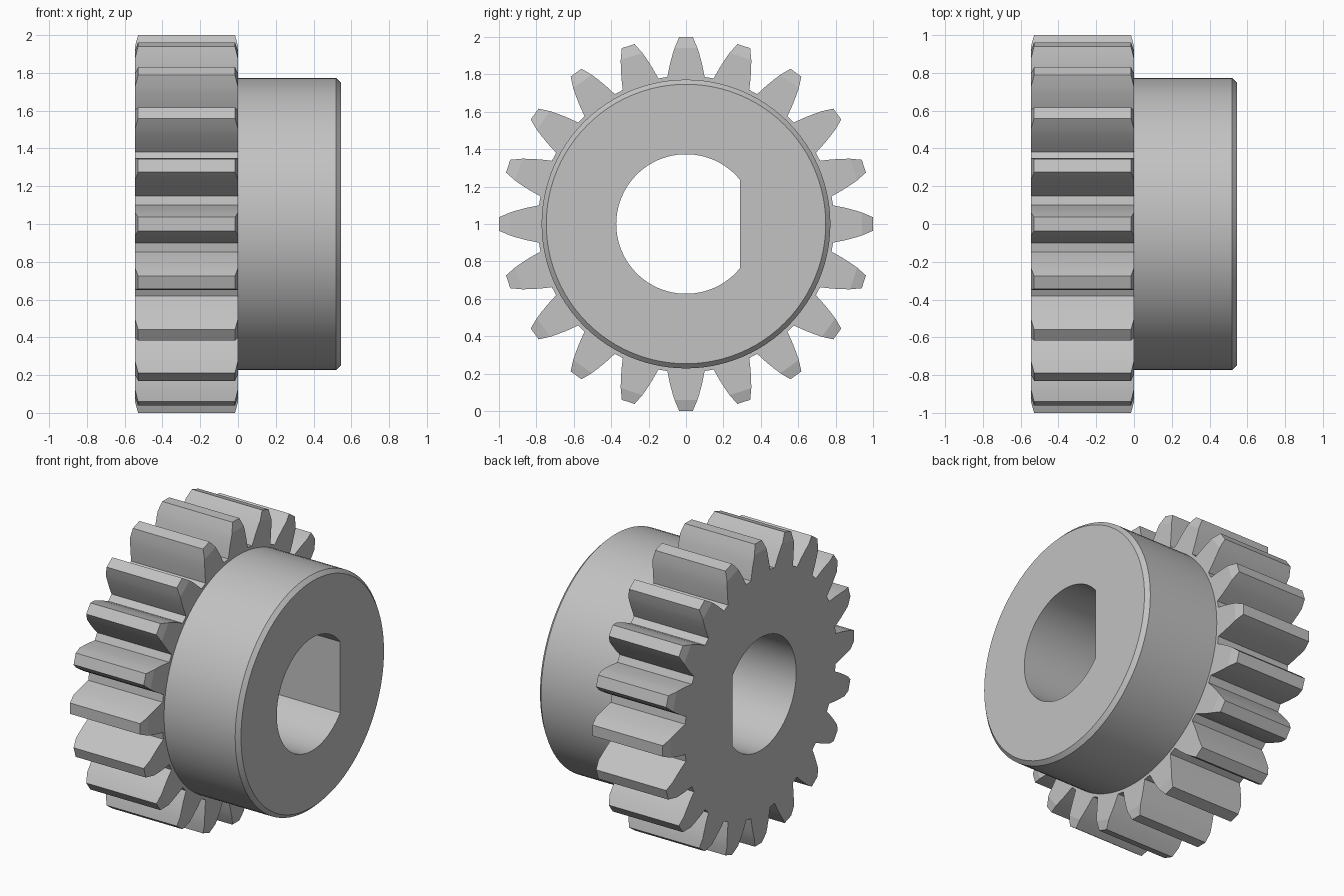
import bpy
import bmesh
from math import acos, cos, pi, radians, sin, tau
from mathutils import Matrix, Vector

cube = bpy.data.objects.get("Cube")
if cube:
    bpy.data.objects.remove(cube)

TEETH = 20
END = 0.545            # half length along the axle
CHAMFER = 0.016        # slant at the tooth tips
HUB_R, HUB_EDGE = 0.772, 0.025
BORE_R, BORE_FLAT = 0.373, 0.29
SEGMENTS = 96

# Half of one tooth: (half width, height), root to tip
FLANK = [(0.1, 0.786), (0.087, 0.85), (0.0725, 0.905), (0.061, 0.942), (0.036, 1.0)]
TOOTH = [(-w, h) for w, h in FLANK] + [(w, h) for w, h in reversed(FLANK)]
TIPS = (len(FLANK) - 1, len(FLANK))

bm = bmesh.new()


def ring(points):
    return [bm.verts.new(p) for p in points]


def bridge(a, b):
    """Join two closed rings of equal length with quads."""
    for i in range(len(a)):
        j = (i + 1) % len(a)
        bm.faces.new((a[i], a[j], b[j], b[i]))


def circle(x, r):
    angles = [tau * i / SEGMENTS for i in range(SEGMENTS)]
    return ring([(x, r * cos(a), r * sin(a)) for a in angles])


def d_hole(x):
    start = acos(BORE_FLAT / BORE_R)
    angles = [start + (tau - 2 * start) * i / 64 for i in range(65)]
    return ring([(x, BORE_R * cos(a), BORE_R * sin(a)) for a in angles])


def tooth_ring(x, tip_x):
    points = []
    for t in range(TEETH):
        turn = Matrix.Rotation(tau * t / TEETH, 3, "X")
        for i, (w, h) in enumerate(TOOTH):
            points.append(turn @ Vector((tip_x if i in TIPS else x, -w, h)))
    return ring(points)


def tip_chamfers(verts):
    """Slanted face on each tooth end; returns the flat outline left over."""
    n = len(TOOTH)
    for t in range(TEETH):
        first = t * n + TIPS[0] - 1
        bm.faces.new(verts[first:first + 4])
    return [v for i, v in enumerate(verts) if i % n not in TIPS]


def flat_ring(outer, inner):
    """Fill the flat area between two closed outlines."""
    edges = []
    for loop in (outer, inner):
        for a, b in zip(loop, loop[1:] + loop[:1]):
            edges.append(bm.edges.get((a, b)) or bm.edges.new((a, b)))
    bmesh.ops.triangle_fill(bm, edges=edges, use_beauty=True, normal=(1, 0, 0))


# Toothed wheel
left = tooth_ring(-END, -END + CHAMFER)
right = tooth_ring(0, -CHAMFER)
bridge(left, right)
left_outline = tip_chamfers(left)
right_outline = tip_chamfers(right)

# Hub with a bevelled rim
hub_base = circle(0, HUB_R)
hub_rim = circle(END - HUB_EDGE, HUB_R)
hub_face = circle(END, HUB_R - HUB_EDGE)
bridge(hub_base, hub_rim)
bridge(hub_rim, hub_face)

# D-shaped bore through the whole part
bore_left, bore_right = d_hole(-END), d_hole(END)
bridge(bore_left, bore_right)

# Flat ends and shoulder
flat_ring(left_outline, bore_left)
flat_ring(right_outline, hub_base)
flat_ring(hub_face, bore_right)

bmesh.ops.recalc_face_normals(bm, faces=bm.faces)
bmesh.ops.translate(bm, verts=bm.verts, vec=(0, 0, 1))
mesh = bpy.data.meshes.new("spur_gear")
bm.to_mesh(mesh)
bm.free()

gear = bpy.data.objects.new("spur_gear", mesh)
bpy.context.collection.objects.link(gear)

# Plain grey metal
grey = bpy.data.materials.new("grey_metal")
grey.use_nodes = True
grey.diffuse_color = (0.54, 0.54, 0.54, 1)
grey.node_tree.nodes["Principled BSDF"].inputs["Base Color"].default_value = (0.54, 0.54, 0.54, 1)
mesh.materials.append(grey)

bpy.ops.object.select_all(action="DESELECT")
gear.select_set(True)
bpy.context.view_layer.objects.active = gear
bpy.ops.object.shade_smooth_by_angle(angle=radians(12))
